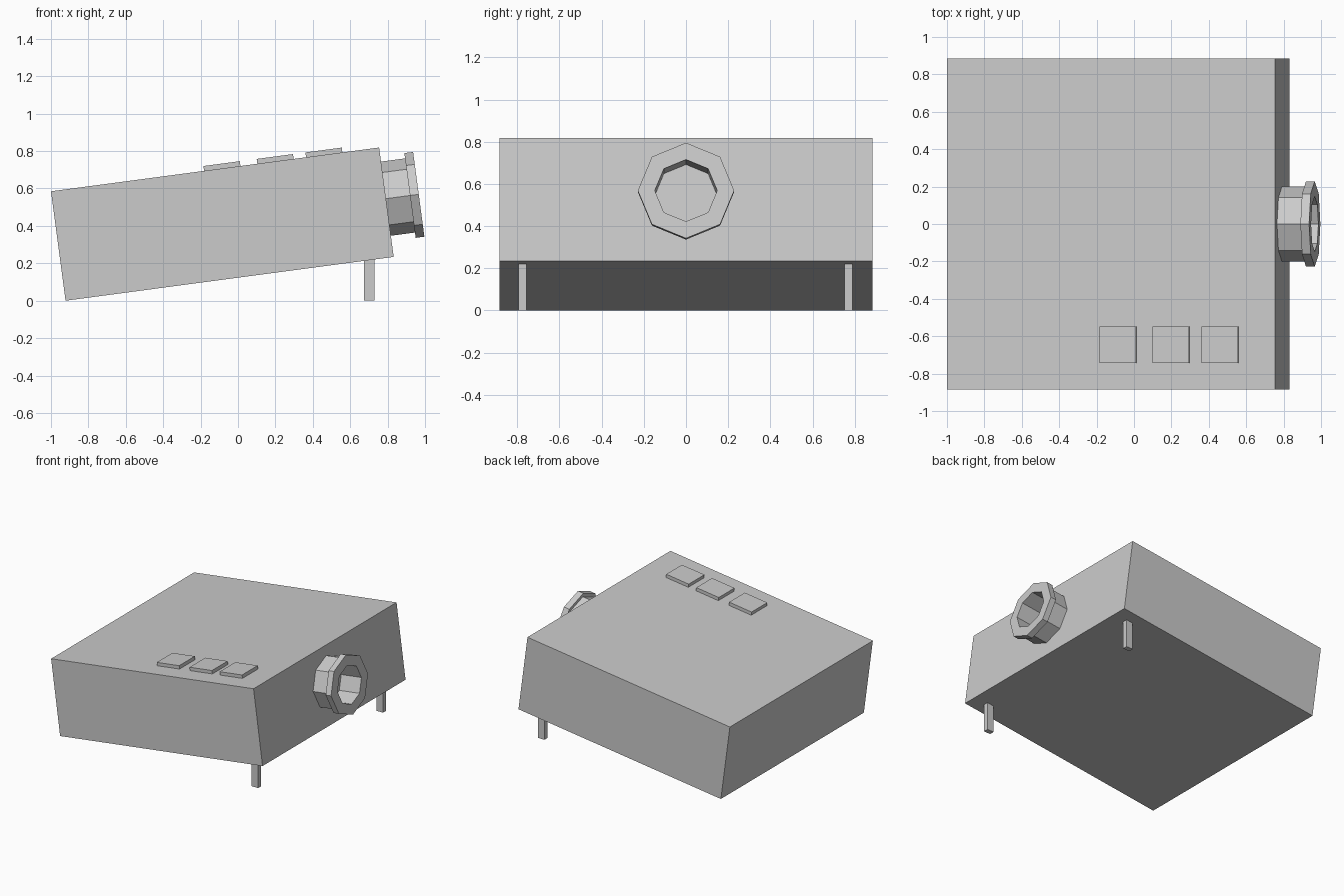
import bpy, bmesh
from math import sin, cos, pi, radians
from mathutils import Matrix

if "Cube" in bpy.data.objects:
    bpy.data.objects.remove(bpy.data.objects["Cube"])

# Tilted frame: origin on the rear bottom edge, local x runs along the sloping base
TILT = (Matrix.Translation((-0.922, 0, 0)) @ Matrix.Rotation(radians(-7.6), 4, 'Y'))
LENGTH, HEIGHT, HALF_W = 1.77, 0.59, 0.885


def add_object(name, bm, matrix):
    bmesh.ops.recalc_face_normals(bm, faces=bm.faces)
    mesh = bpy.data.meshes.new(name)
    bm.to_mesh(mesh)
    bm.free()
    obj = bpy.data.objects.new(name, mesh)
    obj.matrix_world = matrix
    bpy.context.collection.objects.link(obj)
    return obj


def box(name, x, y, z, matrix=Matrix()):
    bm = bmesh.new()
    size = [b - a for a, b in (x, y, z)]
    mid = [(a + b) / 2 for a, b in (x, y, z)]
    bmesh.ops.create_cube(bm, size=1, matrix=Matrix.Translation(mid) @ Matrix.Diagonal((*size, 1)))
    return add_object(name, bm, matrix)


def ring(name, profile, sides, matrix):
    """Revolve a closed (x, radius) profile around local x."""
    bm = bmesh.new()
    loops = []
    for i in range(sides):
        a = 2 * pi * i / sides
        loops.append([bm.verts.new((x, r * sin(a), r * cos(a))) for x, r in profile])
    n = len(profile)
    for i in range(sides):
        p, q = loops[i], loops[(i + 1) % sides]
        for j in range(n):
            k = (j + 1) % n
            bm.faces.new((p[j], q[j], q[k], p[k]))
    return add_object(name, bm, matrix)


# Main housing
box("body", (0, LENGTH), (-HALF_W, HALF_W), (0, HEIGHT), TILT)

# Buttons on the top face
for i, u in enumerate((0.826, 1.113, 1.376)):
    box(f"button_{i + 1}", (u, u + 0.196), (-0.742, -0.548),
        (HEIGHT - 0.01, HEIGHT + 0.026), TILT)

# Octagonal lens barrel with a wider front flange, open down to the body
ring("lens_barrel",
     [(0, 0.2), (0.13, 0.2), (0.13, 0.2285), (0.177, 0.2285), (0.177, 0.148), (0, 0.148)],
     8, TILT @ Matrix.Translation((LENGTH, 0, 0.314)))

# Upright front legs
for name, y in (("leg_near", -0.776), ("leg_far", 0.77)):
    box(name, (0.674, 0.731), (y - 0.019, y + 0.019), (0, 0.222))
